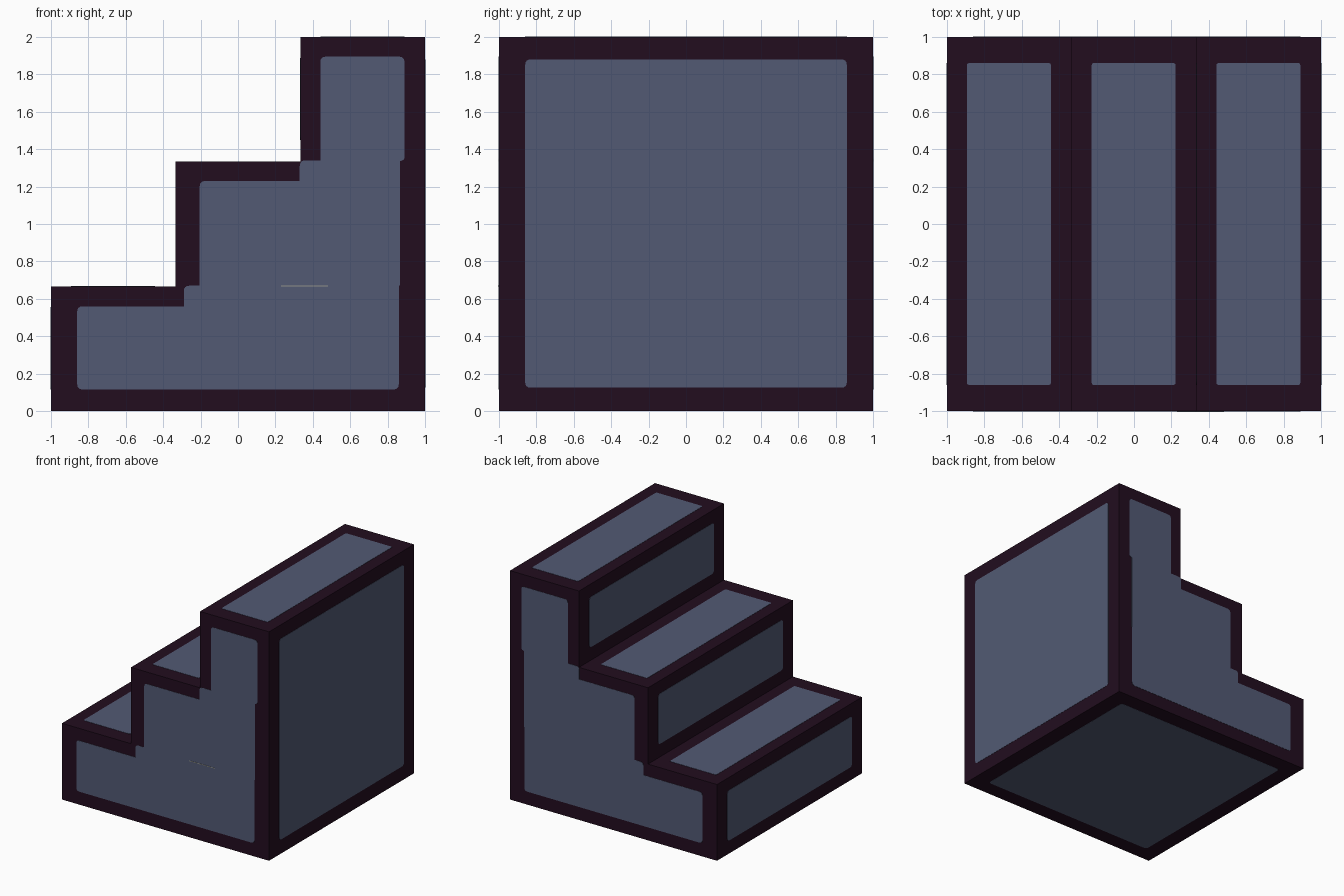
import bpy, bmesh, math
from mathutils import Vector

if "Cube" in bpy.data.objects:
    bpy.data.objects.remove(bpy.data.objects["Cube"])


def material(name, rgb):
    m = bpy.data.materials.new(name)
    m.diffuse_color = (*rgb, 1)
    m.use_nodes = True
    m.node_tree.nodes["Principled BSDF"].inputs["Base Color"].default_value = m.diffuse_color
    return m


DARK = material("dark plum", (0.016, 0.004, 0.0135))
BLUE = material("slate blue", (0.084, 0.102, 0.174))
PALE = material("pale seam", (0.30, 0.30, 0.26))
T = 0.002  # plate thickness
S = 2 / 3  # step size


def rounded(points, r):
    """Round the convex corners of a counter-clockwise outline."""
    if r == 0:
        return [Vector(p) for p in points]
    out, n = [], len(points)
    for i in range(n):
        p = Vector(points[i])
        a, b = Vector(points[i - 1]) - p, Vector(points[(i + 1) % n]) - p
        if b.cross(a) <= 0:
            out.append(p)
            continue
        k = min(r, 0.45 * a.length, 0.45 * b.length)
        start, end = p + a.normalized() * k, p + b.normalized() * k
        for j in range(5):
            t = j / 4
            out.append(start * (1 - t) ** 2 + p * 2 * t * (1 - t) + end * t * t)
    return out


def slab(name, outline, place, lo, hi, mat):
    """Extrude a 2D outline from depth lo to hi; place maps (u, v, depth) to xyz."""
    bm = bmesh.new()
    rings = [[bm.verts.new(place(u, v, d)) for u, v in outline] for d in (lo, hi)]
    n = len(outline)
    bm.faces.new(rings[0])
    bm.faces.new(rings[1])
    for i in range(n):
        j = (i + 1) % n
        bm.faces.new((rings[0][i], rings[0][j], rings[1][j], rings[1][i]))
    bmesh.ops.recalc_face_normals(bm, faces=bm.faces)
    me = bpy.data.meshes.new(name)
    bm.to_mesh(me)
    bm.free()
    me.materials.append(mat)
    ob = bpy.data.objects.new(name, me)
    bpy.context.collection.objects.link(ob)
    return ob


def rect(u0, u1, v0, v1):
    return [(u0, v0), (u1, v0), (u1, v1), (u0, v1)]


def along_x(u, v, d): return (d, u, v)
def along_y(u, v, d): return (u, d, v)
def along_z(u, v, d): return (u, v, d)


# Stair body, three equal steps rising towards +x
body = [(-1, 0), (1, 0), (1, 2), (1 - S, 2), (1 - S, 2 * S),
        (1 - 2 * S, 2 * S), (1 - 2 * S, S), (-1, S)]
slab("stair_body", [Vector(p) for p in body], along_y, -1, 1, DARK)

# Stepped panels on front and back
side = [(-0.86, 0.115), (0.86, 0.115), (0.86, 0.67), (0.865, 0.67), (0.865, 1.335),
        (0.89, 1.345), (0.89, 1.895), (0.44, 1.895), (0.44, 1.34), (0.33, 1.34),
        (0.33, 1.23), (-0.205, 1.23), (-0.205, 0.67), (-0.29, 0.67),
        (-0.29, 0.56), (-0.86, 0.56)]
side = rounded(side, 0.03)
slab("front_panel", side, along_y, -1 - T, -1 + T, BLUE)
slab("back_panel", side, along_y, 1 - T, 1 + T, BLUE)
slab("front_seam", rect(0.23, 0.48, 0.667, 0.672), along_y, -1 - 2 * T, -1, PALE)

# Tread and riser panels on each step
for i in range(3):
    x, z = -1 + i * S, i * S
    slab(f"tread_panel_{i + 1}", rounded(rect(x + 0.107, x + 0.556, -0.86, 0.86), 0.012),
         along_z, z + S - T, z + S + T, BLUE)
    slab(f"riser_panel_{i + 1}", rounded(rect(-0.86, 0.86, z + 0.115, z + 0.555), 0.03),
         along_x, x - T, x + T, BLUE)

# Tall end panel and underside panel
slab("right_panel", rounded(rect(-0.86, 0.86, 0.125, 1.88), 0.03), along_x, 1 - T, 1 + T, BLUE)
slab("underside_panel", rounded(rect(-0.855, 0.855, -0.86, 0.86), 0.03), along_z, 0, T, BLUE)
# Lift the body a hair so the underside panel shows at z = 0
for v in bpy.data.objects["stair_body"].data.vertices:
    if v.co.z < 0.01:
        v.co.z = 0.001
